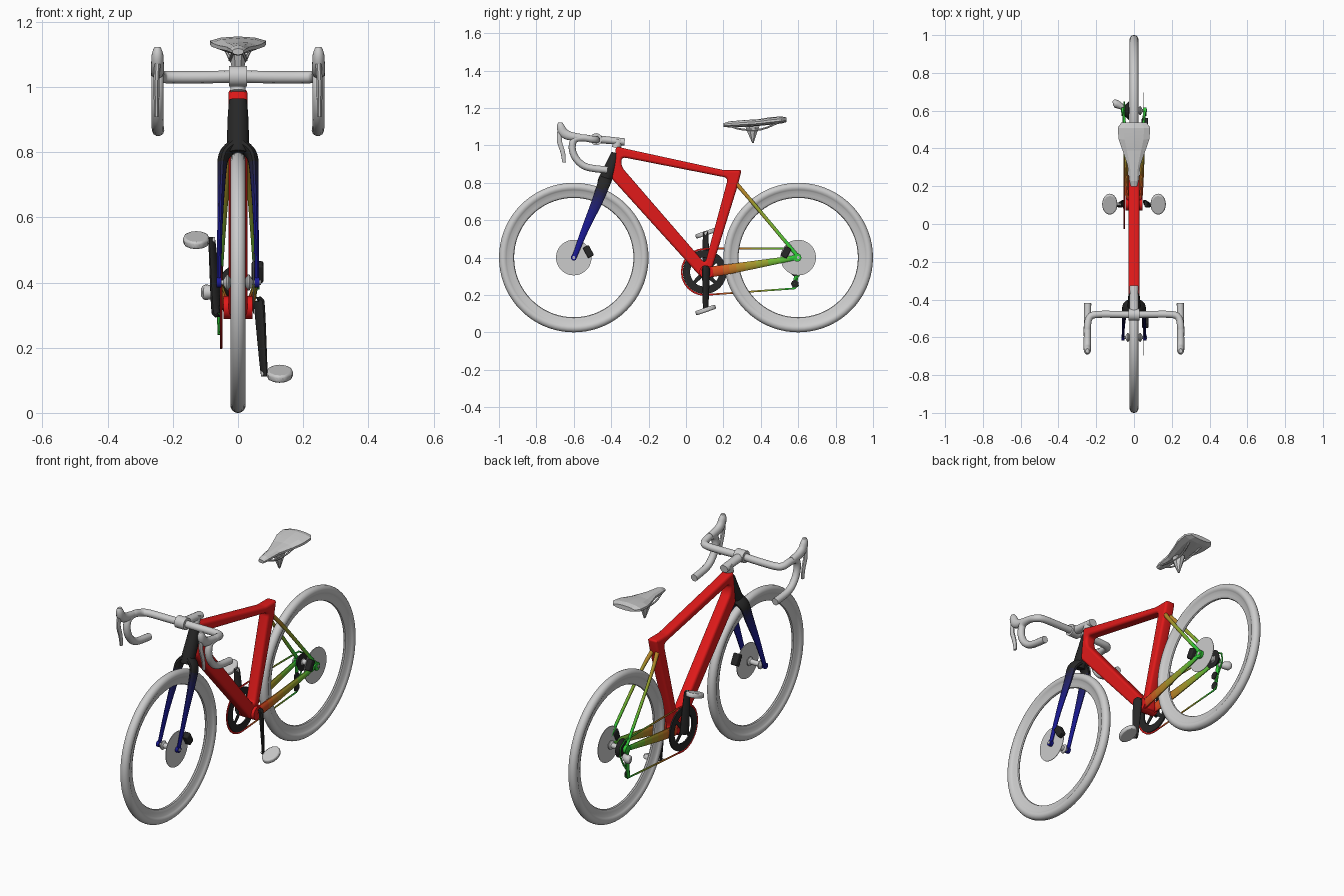
import bpy, math
from mathutils import Vector as V

if "Cube" in bpy.data.objects:
    bpy.data.objects.remove(bpy.data.objects["Cube"])

RED, GREEN, BLUE, BLACK = (.75, .01, .01), (.03, .6, .04), (.01, .01, .3), (.02, .02, .02)


def mix(a, b, t):
    t = round(max(0, min(1, t)) * 10) / 10
    return tuple(round(p + (q - p) * t, 3) for p, q in zip(a, b))


def rear_fade(c):
    return mix(RED, GREEN, (c.y - .13) / .44)


def fork_fade(c):
    return mix(BLACK, BLUE, (.78 - c.z) / .2)


def material(rgb):
    key = "paint_%.3f_%.3f_%.3f" % rgb
    m = bpy.data.materials.get(key) or bpy.data.materials.new(key)
    m.diffuse_color = (*rgb, 1)
    m.use_nodes = True
    m.node_tree.nodes["Principled BSDF"].inputs["Base Color"].default_value = m.diffuse_color
    return m


def finish(ob, angle=40):
    bpy.ops.object.select_all(action='DESELECT')
    ob.select_set(True)
    bpy.context.view_layer.objects.active = ob
    bpy.ops.object.shade_smooth_by_angle(angle=math.radians(angle))


def build(name, verts, faces, color=None, mirror=False, angle=40):
    me = bpy.data.meshes.new(name)
    me.from_pydata(verts, [], faces)
    ob = bpy.data.objects.new(name, me)
    bpy.context.collection.objects.link(ob)
    if color:
        slots = []
        for p in me.polygons:
            rgb = color(p.center) if callable(color) else color
            if rgb not in slots:
                slots.append(rgb)
                me.materials.append(material(rgb))
            p.material_index = slots.index(rgb)
    if mirror:
        ob.modifiers.new("mirror", 'MIRROR')
    finish(ob, angle)
    return ob


def spline(pts, n):
    """Catmull-Rom through tuples of any length."""
    out = []
    for i in range(len(pts) - 1):
        a, b, c, d = pts[max(i - 1, 0)], pts[i], pts[i + 1], pts[min(i + 2, len(pts) - 1)]
        for k in range(n):
            t = k / n
            out.append(tuple(.5 * (2 * q + (r - p) * t + (2 * p - 5 * q + 4 * r - s) * t * t
                       + (3 * q - p - 3 * r + s) * t ** 3) for p, q, r, s in zip(a, b, c, d)))
    return out + [pts[-1]]


def tube(name, pts, color=None, n=6, sides=12, mirror=False, angle=40):
    """Loft of ellipses: each point is x, y, z, half width, half depth."""
    rows = spline(pts, n) if n > 1 else pts
    P = [V(r[:3]) for r in rows]
    verts, faces, u = [], [], None
    for i, p in enumerate(P):
        t = (P[min(i + 1, len(P) - 1)] - P[max(i - 1, 0)]).normalized()
        if u is None:
            u = V((0, 1, 0)) if abs(t.x) > .9 else V((1, 0, 0))
        u = (u - t * u.dot(t)).normalized()
        w = t.cross(u)
        for k in range(sides):
            a = 2 * math.pi * (k + .5) / sides
            verts.append(p + u * math.cos(a) * rows[i][3] + w * math.sin(a) * rows[i][4])
    for i in range(len(P) - 1):
        for k in range(sides):
            j = (k + 1) % sides
            faces.append((i * sides + k, i * sides + j, (i + 1) * sides + j, (i + 1) * sides + k))
    last = (len(P) - 1) * sides
    faces += [tuple(range(sides))[::-1], tuple(range(last, last + sides))]
    return build(name, verts, faces, color, mirror, angle)


def lathe(name, profile, y, z, color=None, seg=64, mirror=False):
    """Closed (radius, x) profile spun about an axis along x."""
    m = len(profile)
    verts = [(x, y + r * math.cos(2 * math.pi * i / seg), z + r * math.sin(2 * math.pi * i / seg))
             for i in range(seg) for r, x in profile]
    faces = [(i * m + k, i * m + (k + 1) % m, (i + 1) % seg * m + (k + 1) % m, (i + 1) % seg * m + k)
             for i in range(seg) for k in range(m)]
    return build(name, verts, faces, color, mirror)


def disc(name, r0, r1, x0, x1, y, z, color=None, seg=32, mirror=False):
    return lathe(name, [(r0, x0), (r1, x0), (r1, x1), (r0, x1)], y, z, color, seg, mirror)


def block(name, loc, size, tilt=0, color=None, bevel=.006):
    bpy.ops.mesh.primitive_cube_add(size=1, location=loc, rotation=(tilt, 0, 0))
    ob = bpy.context.object
    ob.name, ob.scale = name, size
    bpy.ops.object.transform_apply(location=False, rotation=False)
    b = ob.modifiers.new("bevel", 'BEVEL')
    b.width, b.segments = bevel, 2
    if color:
        ob.data.materials.append(material(color))
    finish(ob)


def rounded(pts, r):
    out = []
    for i, p in enumerate(pts):
        p, q, s = V(p), V(pts[i - 1]), V(pts[(i + 1) % len(pts)])
        a, b = p + (q - p).normalized() * r, p + (s - p).normalized() * r
        out += [a * (1 - t) ** 2 + p * 2 * t * (1 - t) + b * t * t for t in (0, .25, .5, .75, 1)]
    return out


# main frame triangle: side outline with a rounded opening
outer = [(-.374, .995), (-.3, .977), (.2, .868), (.297, .868), (.278, .79), (.14, .345),
         (.14, .295), (.08, .295), (-.395, .82)]
inner = [(-.345, .938), (.225, .826), (.102, .368), (-.345, .885)]
cu = bpy.data.curves.new("frame_triangle", 'CURVE')
cu.dimensions, cu.fill_mode = '2D', 'BOTH'
cu.extrude, cu.bevel_depth, cu.offset, cu.bevel_resolution = .017, .012, -.012, 2
for ring in (rounded(outer, .012), rounded(inner, .024)):
    s = cu.splines.new('POLY')
    s.points.add(len(ring) - 1)
    for pt, co in zip(s.points, ring):
        pt.co = (co.x, co.y, 0, 1)
    s.use_cyclic_u = True
cu.materials.append(material(RED))
frame = bpy.data.objects.new("frame_triangle", cu)
bpy.context.collection.objects.link(frame)
frame.rotation_euler = (math.pi / 2, 0, math.pi / 2)
bpy.context.view_layer.objects.active = frame
frame.select_set(True)
bpy.ops.object.convert(target='MESH')
finish(frame)

# rear stays, bottom bracket and dropouts
tube("chain_stay", [(.03, .11, .32, .014, .03), (.042, .27, .345, .011, .026),
                    (.055, .59, .4, .008, .013)], rear_fade, mirror=True)
tube("seat_stay", [(.014, .265, .8, .012, .012), (.034, .36, .69, .008, .01),
                   (.055, .595, .41, .007, .01)], rear_fade, mirror=True)
disc("bottom_bracket", .001, .035, -.045, .045, .107, .323, RED)
disc("rear_dropout", .001, .022, .05, .066, .595, .4, GREEN, 16, True)

# fork
tube("head_cover", [(0, -.378, .96, .028, .022), (0, -.395, .9, .033, .033), (0, -.432, .82, .035, .036),
                    (0, -.442, .795, .035, .034)], BLACK, n=3)
tube("fork_leg", [(.012, -.43, .82, .02, .036), (.044, -.443, .785, .017, .034), (.051, -.475, .7, .012, .03),
                  (.056, -.54, .55, .008, .02), (.058, -.6, .395, .007, .013)], fork_fade, mirror=True)
disc("front_dropout", .001, .016, .05, .066, -.6, .4, BLUE, 16, True)

# wheels: tyre and rim in one profile, hub and brake disc
tyre = [(.3765 + .0235 * math.cos(math.radians(a)), .0235 * math.sin(math.radians(a)))
        for a in range(-130, 131, 20)]
rim = [(.356, .0135), (.336, .012), (.322, .006), (.319, 0), (.322, -.006), (.336, -.012), (.356, -.0135)]
hub = [(.001, -.065), (.008, -.065), (.008, -.045), (.024, -.035), (.024, -.03), (.014, -.024),
       (.014, .024), (.024, .03), (.024, .035), (.008, .045), (.008, .07), (.001, .07)]
for side, y in (("front", -.6), ("rear", .6)):
    lathe(side + "_wheel", tyre + rim, y, .4, seg=72)
    lathe(side + "_hub", hub, y, .4, seg=20)
    disc(side + "_brake_disc", .001, .095, .0465, .0495, y, .4, seg=48)
block("front_caliper", (.06, -.522, .432), (.036, .036, .062), .5, BLACK)
block("rear_caliper", (.058, .535, .428), (.034, .036, .058), -.5, BLACK)

# drivetrain
disc("chainring", .078, .117, -.055, -.047, .1, .323, BLACK, 48)
for i in range(4):
    a = math.pi * (i / 2 + .25)
    c, s = math.cos(a), math.sin(a)
    tube("chainring_arm", [(-.053, .1, .323, .005, .014),
                           (-.051, .1 + .085 * c, .323 + .085 * s, .004, .01)], BLACK, 1, 8)
lathe("cassette", [(.012, -.05), (.028, -.05), (.05, -.026), (.012, -.026)], .6, .4, BLACK, 32)
chain = [(-.052, .6, .449, .004, .005)]
chain += [(-.052, .1 + .123 * math.cos(math.radians(a)), .323 + .123 * math.sin(math.radians(a)), .004, .005)
          for a in range(90, 271, 15)]
chain = [(-.052, .6 - k * .05, .449, .004, .005) for k in range(10)] + chain[1:]
chain += [(-.052, .1 + k * .048, .2 + k * .0035, .004, .005) for k in range(1, 11)]
chain += [(-.052, .6, .25, .004, .005), (-.052, .585, .28, .004, .005), (-.052, .615, .32, .004, .005),
          (-.052, .645, .38, .004, .005), (-.052, .64, .425, .004, .005), (-.052, .6, .449, .004, .005)]
tube("chain", chain, rear_fade, 1, 8)
tube("derailleur_cage", [(-.062, .6, .39, .008, .014), (-.06, .592, .32, .006, .013),
                         (-.057, .58, .24, .006, .012)], GREEN, 3, 8)
for z in (.26, .32):
    disc("derailleur_pulley", .001, .02, -.056, -.048, .582, z, BLACK, 16)
tube("derailleur_body", [(-.055, .61, .372, .01, .01), (-.072, .625, .37, .018, .018),
                         (-.1, .638, .37, .022, .024), (-.112, .638, .37, .012, .014)], None, 3, 10)

# cranks and pedals, opposite each other
for side, s in (("right", 1), ("left", -1)):
    zp = .325 - s * .205
    tube(side + "_crank", [(s * .062, .107, .325 + s * .02, .012, .02), (s * .066, .107, .325, .012, .024),
                           (s * .078, .105, zp + s * .03, .008, .018), (s * .081, .105, zp - s * .008, .007, .014)],
         BLACK, 3)
    tube(side + "_pedal_axle", [(s * .07, .105, zp, .009, .009), (s * .1, .105, zp, .009, .009)], None, 1, 10)
    bpy.ops.mesh.primitive_cylinder_add(vertices=12, radius=1, depth=2, location=(s * .128, .105, zp),
                                        rotation=(.33, 0, 0))
    pedal = bpy.context.object
    pedal.name, pedal.scale = side + "_pedal", (.041, .058, .012)
    bpy.ops.object.transform_apply(location=False, rotation=False)
    bv = pedal.modifiers.new("bevel", 'BEVEL')
    bv.width, bv.segments = .007, 2
    finish(pedal)

# stem and drop handlebar
tube("steerer_cap", [(0, -.374, .985, .024, .024), (0, -.358, 1.03, .024, .024)], None, 1, 16)
tube("stem", [(0, -.328, 1.018, .024, .02), (0, -.4, 1.026, .024, .02), (0, -.48, 1.033, .026, .022)], None, 2, 12)
disc("bar_clamp", .001, .032, -.028, .028, -.48, 1.033, None, 24)
R = (.019, .019)
tube("handlebar", [(0, -.48, 1.032, *R), (.1, -.478, 1.03, *R), (.205, -.48, 1.03, *R), (.238, -.5, 1.032, *R),
                   (.247, -.55, 1.04, *R), (.247, -.597, 1.03, *R), (.247, -.608, .98, *R),
                   (.247, -.585, .925, *R), (.247, -.53, .884, *R), (.245, -.42, .868, *R)], None, 5, 14, True)
tube("brake_hood", [(.247, -.56, 1.042, .019, .019), (.247, -.62, 1.05, .02, .024), (.247, -.655, 1.068, .02, .026),
                    (.247, -.67, 1.1, .018, .022), (.247, -.672, 1.122, .01, .012)], None, 4, 12, True)
tube("brake_lever", [(.247, -.675, 1.07, .01, .016), (.25, -.676, 1.02, .01, .014), (.25, -.658, .96, .009, .013),
                     (.25, -.652, .908, .007, .01)], None, 4, 8, True)

# faceted saddle, rails and clamp stub
tube("saddle", [(0, .2, 1.108, .018, .01), (0, .23, 1.112, .026, .016), (0, .31, 1.117, .036, .018),
                (0, .39, 1.122, .064, .018), (0, .45, 1.13, .086, .02), (0, .51, 1.136, .09, .019),
                (0, .538, 1.137, .07, .012)], None, 1, 10, angle=5)
tube("saddle_rail", [(.015, .23, 1.105, .005, .005), (.024, .3, 1.085, .005, .005), (.024, .4, 1.085, .005, .005),
                     (.04, .49, 1.12, .005, .005)], None, 3, 6, True)
tube("saddle_clamp", [(0, .355, 1.1, .03, .04), (0, .355, 1.065, .022, .026), (0, .358, 1.012, .005, .004)],
     None, 1, 8, angle=5)
